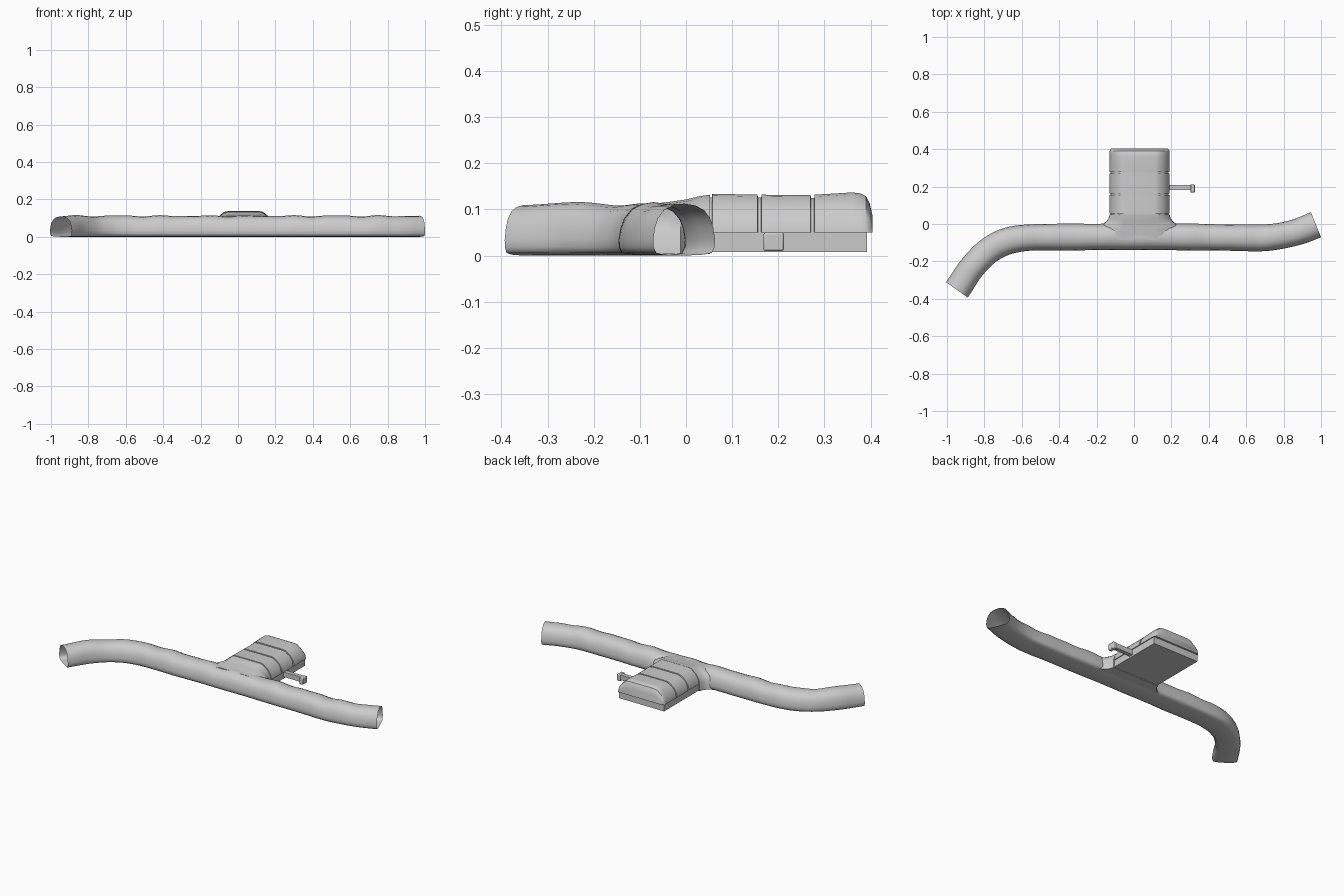
import bpy, bmesh, math
from mathutils import Vector

if "Cube" in bpy.data.objects:
    bpy.data.objects.remove(bpy.data.objects["Cube"])


def loft(name, sections, caps=True, angle=35):
    """Skin a list of closed rings with equal point counts."""
    bm = bmesh.new()
    rings = [[bm.verts.new(p) for p in s] for s in sections]
    n = len(rings[0])
    for a, b in zip(rings, rings[1:]):
        for i in range(n):
            j = (i + 1) % n
            bm.faces.new((a[i], a[j], b[j], b[i]))
    if caps:
        bm.faces.new(rings[0])
        bm.faces.new(rings[-1])
    bmesh.ops.recalc_face_normals(bm, faces=bm.faces)
    me = bpy.data.meshes.new(name)
    bm.to_mesh(me)
    bm.free()
    me.shade_smooth()
    me.set_sharp_from_angle(angle=math.radians(angle))
    ob = bpy.data.objects.new(name, me)
    bpy.context.collection.objects.link(ob)
    return ob


def box(name, x0, x1, y0, y1, z0, z1):
    ring = [(y0, z0), (y1, z0), (y1, z1), (y0, z1)]
    return loft(name, [[(x, y, z) for y, z in ring] for x in (x0, x1)])


def spline(pts, steps):
    """Catmull-Rom points through pts, first and last are guides."""
    out = []
    for k in range(1, len(pts) - 2):
        p0, p1, p2, p3 = (Vector(p) for p in pts[k - 1:k + 3])
        for s in range(steps):
            t = s / steps
            out.append(0.5 * (2 * p1 + (p2 - p0) * t + (2 * p0 - 5 * p1 + 4 * p2 - p3) * t * t
                              + (3 * p1 - p0 - 3 * p2 + p3) * t ** 3))
    out.append(Vector(pts[-2]))
    return out


# Open-ended winding tunnel with a flat underside and lumpy roof
path = spline([(-1.04, -0.47), (-0.947, -0.352), (-0.86, -0.225), (-0.75, -0.125), (-0.6, -0.076),
               (-0.3, -0.07), (0.0, -0.068), (0.3, -0.07), (0.55, -0.073), (0.72, -0.072),
               (0.86, -0.046), (0.973, -0.004), (1.08, 0.04)], 8)
half = [(0.0, 0.112), (0.026, 0.108), (0.046, 0.098), (0.06, 0.08), (0.067, 0.06),
        (0.071, 0.035), (0.07, 0.018), (0.064, 0.006), (0.045, 0.002), (0.0, 0.0)]
arch = half + [(-u, z) for u, z in half[-2:0:-1]]
sections = []
for i, p in enumerate(path):
    t = (path[min(i + 1, len(path) - 1)] - path[max(i - 1, 0)]).normalized()
    side = Vector((t.y, -t.x))
    lump = 1 + 0.022 * math.sin(p.x * 27) + 0.015 * math.sin(p.x * 43 + 1)
    wide = 1 + 0.015 * math.sin(p.x * 19 + 2)
    sections.append([(p.x + side.x * u * wide, p.y + side.y * u * wide, z * lump)
                     for u, z in arch])
loft("tunnel_tube", sections, caps=False, angle=60)

CX = 0.03


def hood(y, flare=0.0, top=0.132, bottom=0.05, inset=0.0):
    """Chamfered cross-section of the side chamber."""
    h = [(0.16 + flare - inset, bottom), (0.16 + flare * 0.9 - inset, 0.052),
         (0.153 + flare * 0.7 - inset, 0.078), (0.135 + flare * 0.5 - inset, 0.104 * top / 0.132),
         (0.105 + flare * 0.3 - inset, top - 0.004 - inset), (0.085, top - inset)]
    return [(CX + u, y, z) for u, z in h] + [(CX - u, y, z) for u, z in reversed(h)]


# Flared neck joining tunnel and chamber
loft("chamber_neck", [hood(y, f, t, 0.004) for y, f, t in (
    (-0.085, 0.06, 0.111), (-0.04, 0.06, 0.116), (-0.012, 0.06, 0.120), (0.002, 0.034, 0.122),
    (0.014, 0.018, 0.125), (0.03, 0.006, 0.129), (0.052, 0.0, 0.132))], angle=50)

# Ribbed chamber hood with recessed grooves
rows = [(0.05, 0.132, 0.006), (0.056, 0.132, 0.006), (0.057, 0.134, 0.0), (0.155, 0.132, 0.0),
        (0.156, 0.132, 0.006), (0.163, 0.132, 0.006), (0.164, 0.132, 0.0), (0.27, 0.131, 0.0),
        (0.271, 0.131, 0.006), (0.278, 0.131, 0.006), (0.279, 0.132, 0.0), (0.36, 0.137, 0.0),
        (0.378, 0.135, 0.0), (0.39, 0.129, 0.0), (0.398, 0.118, 0.004)]
back = [hood(y, top=t, inset=i) for y, t, i in rows]
back.append([(CX + (x - CX) * 0.97, 0.404, 0.05 + (z - 0.05) * 0.6) for x, y, z in back[-1]])
loft("chamber_hood", back, angle=30)

# Plinth below the hood
box("chamber_base", CX - 0.155, CX + 0.155, 0.03, 0.392, 0.008, 0.051)

# Side bar with hooked end block
box("side_bar", 0.17, 0.31, 0.182, 0.208, 0.018, 0.048)
block = box("side_bar_end", 0.302, 0.325, 0.168, 0.212, 0.01, 0.05)
bev = block.modifiers.new("soft_edges", 'BEVEL')
bev.width = 0.004
bev.segments = 2
